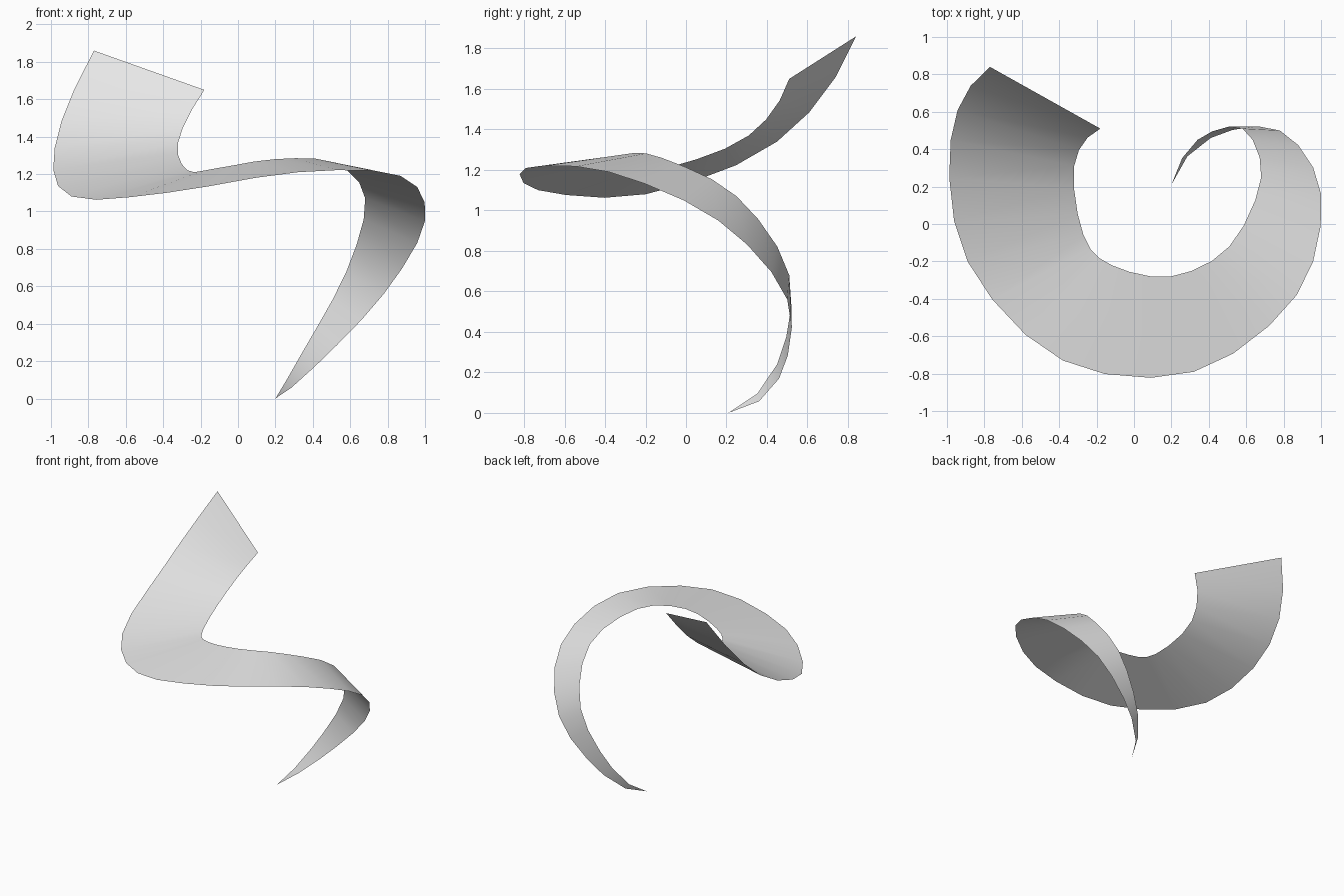
import bpy
import bmesh
from mathutils import Vector

cube = bpy.data.objects.get("Cube")
if cube:
    bpy.data.objects.remove(cube, do_unlink=True)


def make_material(name, colour):
    material = bpy.data.materials.new(name)
    material.use_nodes = True
    material.diffuse_color = colour
    shader = material.node_tree.nodes["Principled BSDF"]
    shader.inputs["Base Color"].default_value = colour
    return material


def smooth_path(controls):
    """Sample a curve that passes through every control point."""
    points = [Vector(c) for c in controls]
    # Extend both ends so the curvature carries on to the tips
    before = 3 * points[0] - 3 * points[1] + points[2]
    after = 3 * points[-1] - 3 * points[-2] + points[-3]
    padded = [before] + points + [after]
    samples = []
    for span in range(len(points) - 1):
        a, b, c, d = padded[span:span + 4]
        steps = 2 if span == 0 else 3
        for step in range(steps):
            t = step / steps
            samples.append(b + 0.5 * t * ((c - a)
                           + t * ((2 * a - 5 * b + 4 * c - d)
                           + t * (3 * (b - c) + d - a))))
    samples.append(points[-1])
    return samples


# Outer and inner edges of the ribbon, from the pointed tail to the wide end
tail_tip = (.2, .21, 0)
outer_edge = smooth_path([
    tail_tip, (.41, .46, .17), (.78, .5, .56), (1, .16, .95),
    (.87, -.38, 1.19), (.32, -.79, 1.21), (-.38, -.73, 1.1),
    (-.89, -.2, 1.08), (-.98, .45, 1.34), (-.77, .84, 1.86)])
inner_edge = smooth_path([
    tail_tip, (.34, .45, .24), (.58, .51, .68), (.68, .25, 1.07),
    (.51, -.12, 1.26), (.2, -.28, 1.28), (-.12, -.22, 1.23),
    (-.27, -.06, 1.22), (-.32, .31, 1.37), (-.18, .51, 1.65)])

# Ribbon surface stretched between the two edges
bm = bmesh.new()
rungs = [(bm.verts.new(outer), bm.verts.new(inner))
         for outer, inner in zip(outer_edge, inner_edge)]
for (outer, inner), (next_outer, next_inner) in zip(rungs, rungs[1:]):
    face = bm.faces.new((outer, inner, next_inner, next_outer))
    face.smooth = True
bmesh.ops.remove_doubles(bm, verts=bm.verts[:], dist=0.001)

mesh = bpy.data.meshes.new("spiral_ribbon")
bm.to_mesh(mesh)
bm.free()
mesh.materials.append(make_material("light_grey", (.8, .8, .8, 1)))
ribbon = bpy.data.objects.new("spiral_ribbon", mesh)
bpy.context.collection.objects.link(ribbon)
